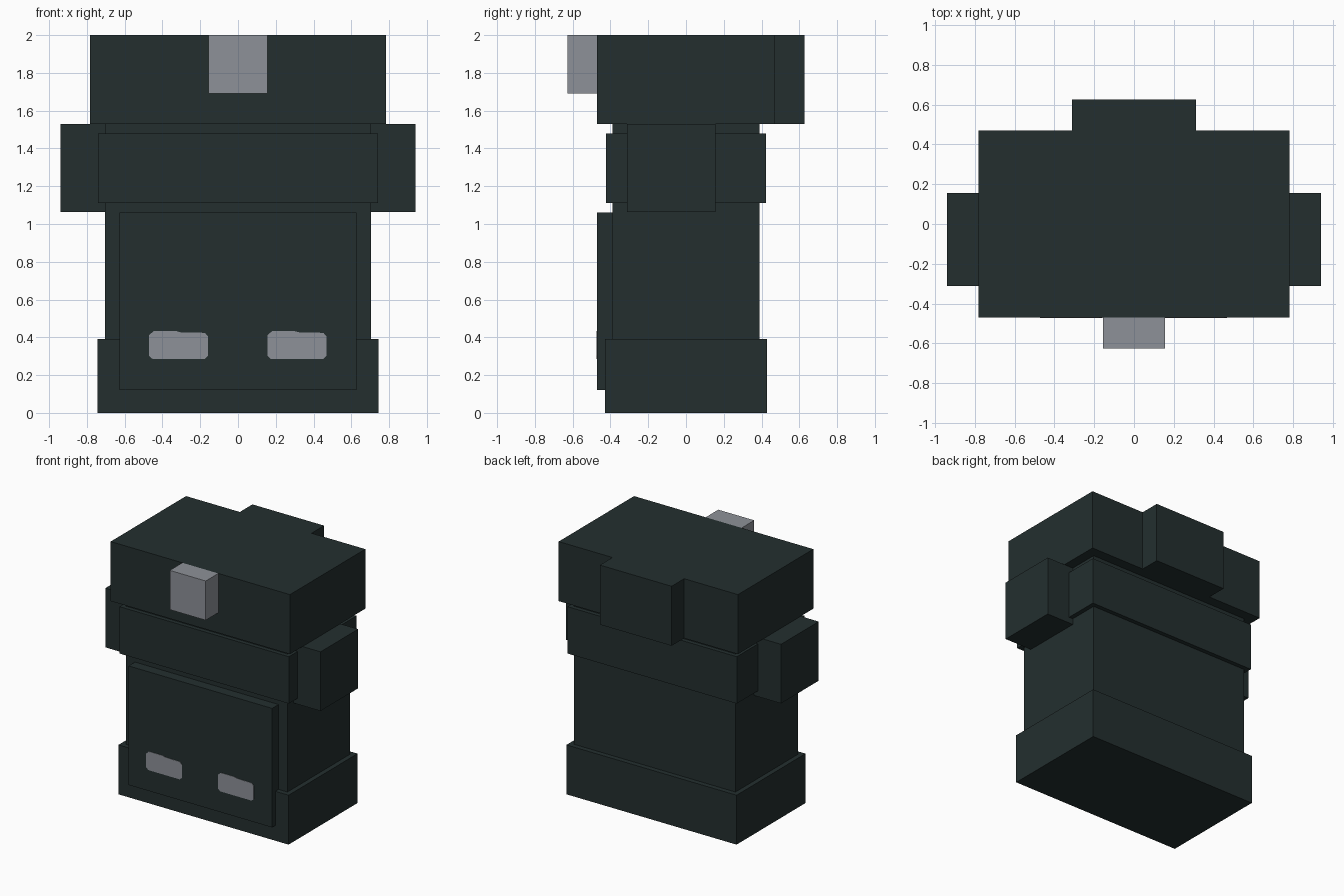
import bpy
import bmesh

cube = bpy.data.objects.get("Cube")
if cube:
    bpy.data.objects.remove(cube, do_unlink=True)


def material(name, rgb):
    mat = bpy.data.materials.new(name)
    mat.use_nodes = True
    mat.diffuse_color = (*rgb, 1)
    bsdf = mat.node_tree.nodes["Principled BSDF"]
    bsdf.inputs["Base Color"].default_value = (*rgb, 1)
    bsdf.inputs["Roughness"].default_value = 0.8
    return mat


dark = material("dark slate", (0.017, 0.028, 0.028))
grey = material("light grey", (0.27, 0.285, 0.315))


def add_object(name, bm, mat):
    bmesh.ops.recalc_face_normals(bm, faces=bm.faces)
    mesh = bpy.data.meshes.new(name)
    bm.to_mesh(mesh)
    bm.free()
    mesh.materials.append(mat)
    obj = bpy.data.objects.new(name, mesh)
    bpy.context.collection.objects.link(obj)
    return obj


def box(name, x, y, z, mat=dark):
    """Box between the (low, high) limits on each axis."""
    bm = bmesh.new()
    bmesh.ops.create_cube(bm, size=1)
    for v in bm.verts:
        v.co = [lo + (c + 0.5) * (hi - lo) for c, (lo, hi) in zip(v.co, (x, y, z))]
    return add_object(name, bm, mat)


def plate(name, x0, y, thickness, mat):
    """Thin plate with clipped corners and a slightly stepped top edge."""
    outline = [(0.02, 0.285), (0.295, 0.285), (0.313, 0.303), (0.313, 0.405),
               (0.297, 0.424), (0.17, 0.426), (0.145, 0.433), (0.025, 0.433),
               (0, 0.41), (0, 0.303)]
    bm = bmesh.new()
    face = bm.faces.new([bm.verts.new((x0 + px, y, pz)) for px, pz in outline])
    ext = bmesh.ops.extrude_face_region(bm, geom=[face])
    moved = [g for g in ext["geom"] if isinstance(g, bmesh.types.BMVert)]
    bmesh.ops.translate(bm, verts=moved, vec=(0, -thickness, 0))
    return add_object(name, bm, mat)


# Stacked body
box("base", (-0.743, 0.743), (-0.43, 0.43), (0, 0.39))
box("torso", (-0.705, 0.705), (-0.39, 0.39), (0.35, 1.55))
box("chest_band", (-0.74, 0.74), (-0.423, 0.423), (1.11, 1.48))
box("front_panel", (-0.627, 0.627), (-0.47, -0.36), (0.12, 1.06))

# Head with front block and rear block
box("head", (-0.783, 0.783), (-0.47, 0.47), (1.53, 2))
box("front_block", (-0.157, 0.157), (-0.627, -0.47), (1.69, 2), grey)
box("rear_block", (-0.313, 0.313), (0.46, 0.627), (1.53, 2))

# Side blocks and front plates
for side, sign, plate_x in (("left", 1, 0.155), ("right", -1, -0.472)):
    box(side + "_arm", sorted((sign * 0.69, sign * 0.94)), (-0.313, 0.157), (1.063, 1.53))
    plate(side + "_plate", plate_x, -0.469, 0.004, grey)
